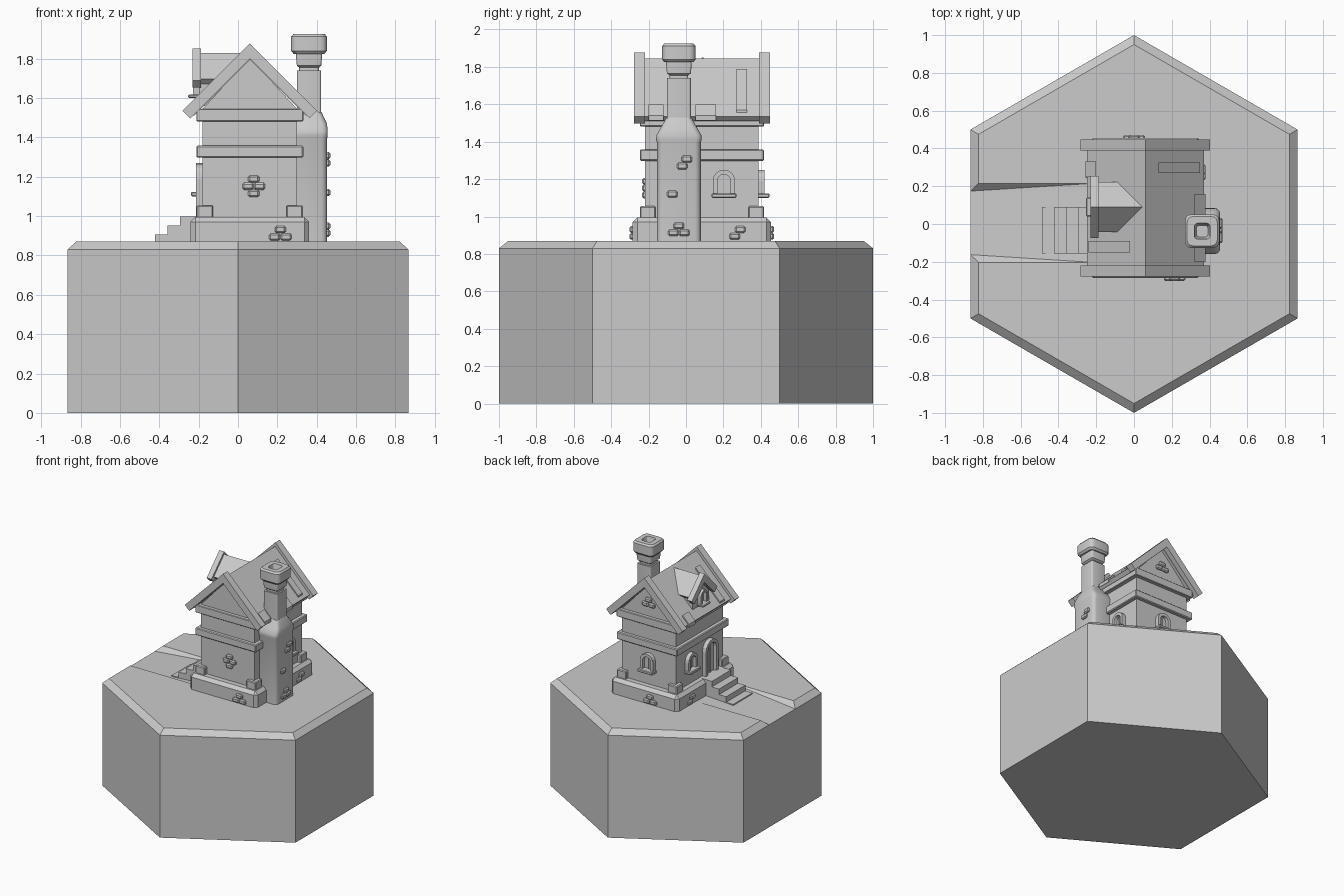
import bpy, bmesh, math
from mathutils import Vector

old = bpy.data.objects.get("Cube")
if old:
    bpy.data.objects.remove(old, do_unlink=True)

stone = bpy.data.materials.new("pale_grey")
stone.use_nodes = True
GREY = (0.6, 0.6, 0.6, 1)
stone.diffuse_color = GREY
stone.node_tree.nodes["Principled BSDF"].inputs["Base Color"].default_value = GREY

CX, CY = 0.06, 0.085          # house centre
GROUND, FLOOR = 0.87, 0.995


def finish(name, bm, bevel=0):
    bmesh.ops.recalc_face_normals(bm, faces=bm.faces)
    mesh = bpy.data.meshes.new(name)
    bm.to_mesh(mesh)
    bm.free()
    mesh.materials.append(stone)
    ob = bpy.data.objects.new(name, mesh)
    bpy.context.collection.objects.link(ob)
    if bevel:
        mod = ob.modifiers.new("bevel", 'BEVEL')
        mod.width, mod.segments = bevel, 1
    return ob


def prism(name, outline, axis, a, b, bevel=0):
    """Extrude an outline of (across, height) points along x or y."""
    bm = bmesh.new()
    place = (lambda u, z: (a, u, z)) if axis == 'x' else (lambda u, z: (u, a, z))
    face = bm.faces.new([bm.verts.new(place(u, z)) for u, z in outline])
    ext = bmesh.ops.extrude_face_region(bm, geom=[face])
    step = Vector((b - a, 0, 0)) if axis == 'x' else Vector((0, b - a, 0))
    bmesh.ops.translate(bm, vec=step, verts=[g for g in ext["geom"] if isinstance(g, bmesh.types.BMVert)])
    return finish(name, bm, bevel)


def box(name, x0, x1, y0, y1, z0, z1, bevel=0):
    return prism(name, [(x0, z0), (x1, z0), (x1, z1), (x0, z1)], 'y', y0, y1, bevel)


def centred(name, hx, hy, z0, z1, bevel=0):
    return box(name, CX - hx, CX + hx, CY - hy, CY + hy, z0, z1, bevel)


def chevron(c, top, h, t):
    """Bent 45 degree roof section with square-cut ends."""
    e = h - t / 2
    return [(c, top), (c + h, top - h), (c + e, top - h - t / 2), (c, top - t),
            (c - e, top - h - t / 2), (c - h, top - h)]


def loft(name, rings, corner):
    """Stack rounded rectangles given as (z, cx, cy, hx, hy)."""
    bm = bmesh.new()
    loops = []
    for z, cx, cy, hx, hy in rings:
        r = min(corner, hx * 0.4)
        loop = []
        for k in range(4):
            for j in range(4):
                t = math.radians(90 * k + 30 * j)
                sx = 1 if k in (0, 3) else -1
                sy = 1 if k < 2 else -1
                loop.append(bm.verts.new((cx + sx * (hx - r) + r * math.cos(t),
                                          cy + sy * (hy - r) + r * math.sin(t), z)))
        loops.append(loop)
    for lo, hi in zip(loops, loops[1:]):
        for i in range(len(lo)):
            j = (i + 1) % len(lo)
            bm.faces.new((lo[i], lo[j], hi[j], hi[i]))
    bm.faces.new(loops[0])
    bm.faces.new(loops[-1])
    ob = finish(name, bm)
    bpy.ops.object.select_all(action='DESELECT')
    ob.select_set(True)
    bpy.context.view_layer.objects.active = ob
    bpy.ops.object.shade_smooth_by_angle(angle=math.radians(35))
    return ob


def arch(c, z0, w, h):
    """Round-headed outline from the lower right to the lower left."""
    r = w / 2
    pts = [(c + r, z0)]
    for i in range(9):
        t = math.pi * i / 8
        pts.append((c + r * math.cos(t), z0 + h - r + r * math.sin(t)))
    return pts + [(c - r, z0)]


def opening(name, axis, face, out, c, z0, w, h, rim=0.024, sill=True):
    """Arched frame with a panel; out is the outward sign."""
    inner = arch(c, z0, w - 2 * rim, h - rim)
    prism(name + "_frame", arch(c, z0, w, h) + inner[::-1], axis, face - out * 0.01, face + out * 0.033)
    prism(name + "_panel", inner, axis, face - out * 0.01, face + out * 0.006)
    bar = rim / 5
    prism(name + "_bar", [(c - bar, z0), (c + bar, z0), (c + bar, z0 + h - rim), (c - bar, z0 + h - rim)],
          axis, face, face + out * 0.013)
    if sill:
        s, t = w / 2 + 0.008, w / 5
        prism(name + "_sill", [(c - s, z0), (c + s, z0), (c + s, z0 + t), (c - s, z0 + t)],
              axis, face - out * 0.01, face + out * 0.058, 0.005)


def bricks(name, axis, face, out, spots):
    for u, z in spots:
        prism(name, [(u - 0.028, z - 0.018), (u + 0.028, z - 0.018), (u + 0.028, z + 0.018), (u - 0.028, z + 0.018)],
              axis, face - out * 0.015, face + out * 0.016, 0.008)


def cluster(u, z):
    return [(u, z + 0.037), (u - 0.029, z), (u + 0.029, z), (u, z - 0.037)]


# Hexagonal base with a chamfered rim
bm = bmesh.new()
rings = []
for z, r in ((0, 1), (0.83, 1), (GROUND, 0.95)):
    rings.append([bm.verts.new((r * math.sin(k * math.pi / 3), r * math.cos(k * math.pi / 3), z)) for k in range(6)])
for lo, hi in zip(rings, rings[1:]):
    for k in range(6):
        bm.faces.new((lo[k], lo[(k + 1) % 6], hi[(k + 1) % 6], hi[k]))
bm.faces.new(rings[0])
bm.faces.new(rings[-1])
base = finish("hex_base", bm)

# Sunken path, sloping up to the house
bm = bmesh.new()
for x, z in ((-0.9, 0.828), (-0.22, 0.869)):
    for y0, y1, h in ((-0.16, 0.172, z), (-0.203, 0.215, GROUND), (-0.203, 0.215, 0.95)):
        bm.verts.new((x, y0, h))
        bm.verts.new((x, y1, h))
bmesh.ops.convex_hull(bm, input=bm.verts)
cutter = finish("path_cutter", bm)
cutter.hide_render = True
cutter.hide_set(True)
cut = base.modifiers.new("path", 'BOOLEAN')
cut.operation, cut.solver, cut.object = 'DIFFERENCE', 'EXACT', cutter

# Plinth, walls and bands
centred("plinth", 0.302, 0.37, 0.84, FLOOR, 0.025)
centred("walls", 0.24, 0.303, 0.98, 1.5)
centred("middle_band", 0.272, 0.332, 1.298, 1.358, 0.006)
centred("eave_band", 0.272, 0.332, 1.482, 1.545, 0.004)
for sx in (-1, 1):
    for sy in (-1, 1):
        x, y = CX + sx * 0.228, CY + sy * 0.29
        box("corner_stone", x - 0.042, x + 0.042, y - 0.042, y + 0.042, 0.98, 1.055, 0.006)

# Main roof with gable trims
prism("attic", [(CX - 0.245, 1.54), (CX + 0.245, 1.54), (CX, 1.803)], 'y', CY - 0.303, CY + 0.303)
prism("roof", chevron(CX, 1.845, 0.31, 0.05), 'y', -0.24, 0.41)
for y in (-0.277, 0.39):
    prism("gable_trim", chevron(CX, 1.877, 0.342, 0.077), 'y', y, y + 0.058)


def shingle(side, s0, s1, y0, y1):
    t = 0.014
    prism("shingle", [(CX + side * s, 1.845 - s + d) for s, d in ((s0, -t), (s1, -t), (s1, t), (s0, t))], 'y', y0, y1)


for args in ((1, 0.07, 0.29, 0.27, 0.325), (1, 0.26, 0.318, 0.05, 0.16), (1, 0.26, 0.318, -0.2, -0.12),
             (-1, 0.08, 0.3, -0.15, -0.09), (-1, 0.26, 0.318, 0.25, 0.33)):
    shingle(*args)

# Dormer
prism("dormer_wall", [(-0.015, 1.56), (0.195, 1.56), (0.195, 1.69), (0.09, 1.79), (-0.015, 1.69)], 'x', -0.195, 0)
prism("dormer_roof", chevron(0.09, 1.83, 0.133, 0.05), 'x', -0.2, 0.05)
prism("dormer_trim", chevron(0.09, 1.852, 0.163, 0.07), 'x', -0.23, -0.187)
opening("dormer_window", 'x', -0.195, -1, 0.09, 1.6, 0.085, 0.12, 0.016)

# Chimney with shoulder, neck and hollow cap
X, Y = 0.357, -0.038
loft("chimney_base", [(0.85, X, Y, 0.096, 0.117), (1.395, X, Y, 0.096, 0.117), (1.41, X, Y, 0.099, 0.122),
                      (1.435, X, Y, 0.099, 0.12), (1.47, X, Y, 0.095, 0.1), (1.53, X + 0.003, Y, 0.064, 0.066)], 0.03)
X = 0.361
loft("chimney_shaft", [(1.5, X, Y, 0.062, 0.064), (1.74, X, Y, 0.062, 0.064)], 0.012)
loft("chimney_neck", [(1.73, X, Y, 0.05, 0.05), (1.755, X, Y, 0.05, 0.05), (1.765, X, Y, 0.062, 0.064),
                      (1.81, X, Y, 0.066, 0.068), (1.84, X, Y, 0.066, 0.068)], 0.012)
loft("chimney_cap", [(1.825, X, Y, 0.078, 0.078), (1.84, X, Y, 0.091, 0.089), (1.912, X, Y, 0.091, 0.089),
                     (1.925, X, Y, 0.08, 0.078), (1.925, X, Y, 0.042, 0.042), (1.87, X, Y, 0.03, 0.03)], 0.034)

# Entrance steps
for i in range(4):
    box("step", -0.487 + i * 0.064, -0.2, -0.155, 0.09, 0.83, 0.862 + i * 0.045)

# Door and windows
opening("door", 'x', -0.18, -1, -0.033, FLOOR, 0.16, 0.275, 0.026, False)
opening("left_window", 'x', -0.18, -1, 0.21, 1.1, 0.118, 0.15)
opening("right_window", 'x', 0.30, 1, 0.203, 1.1, 0.118, 0.15)
opening("back_window", 'y', 0.388, 1, CX, 1.1, 0.118, 0.15)

# Exposed bricks
bricks("front_brick", 'y', -0.218, -1, cluster(0.08, 1.152))
bricks("gable_brick", 'y', 0.388, 1, cluster(CX, 1.64)[:3])
bricks("plinth_brick", 'y', -0.285, -1, cluster(0.215, 0.894)[:3])
bricks("plinth_brick", 'y', 0.455, 1, cluster(0.0, 0.894)[:3])
bricks("plinth_brick", 'x', 0.362, 1, [(0.29, 0.93), (0.26, 0.894)])
bricks("plinth_brick", 'x', -0.242, -1, [(0.27, 0.93), (0.3, 0.894)])
bricks("chimney_brick", 'x', 0.453, 1, [(0.005, 1.307), (-0.02, 1.27), (-0.073, 1.12)] + cluster(-0.038, 0.913)[:3])
